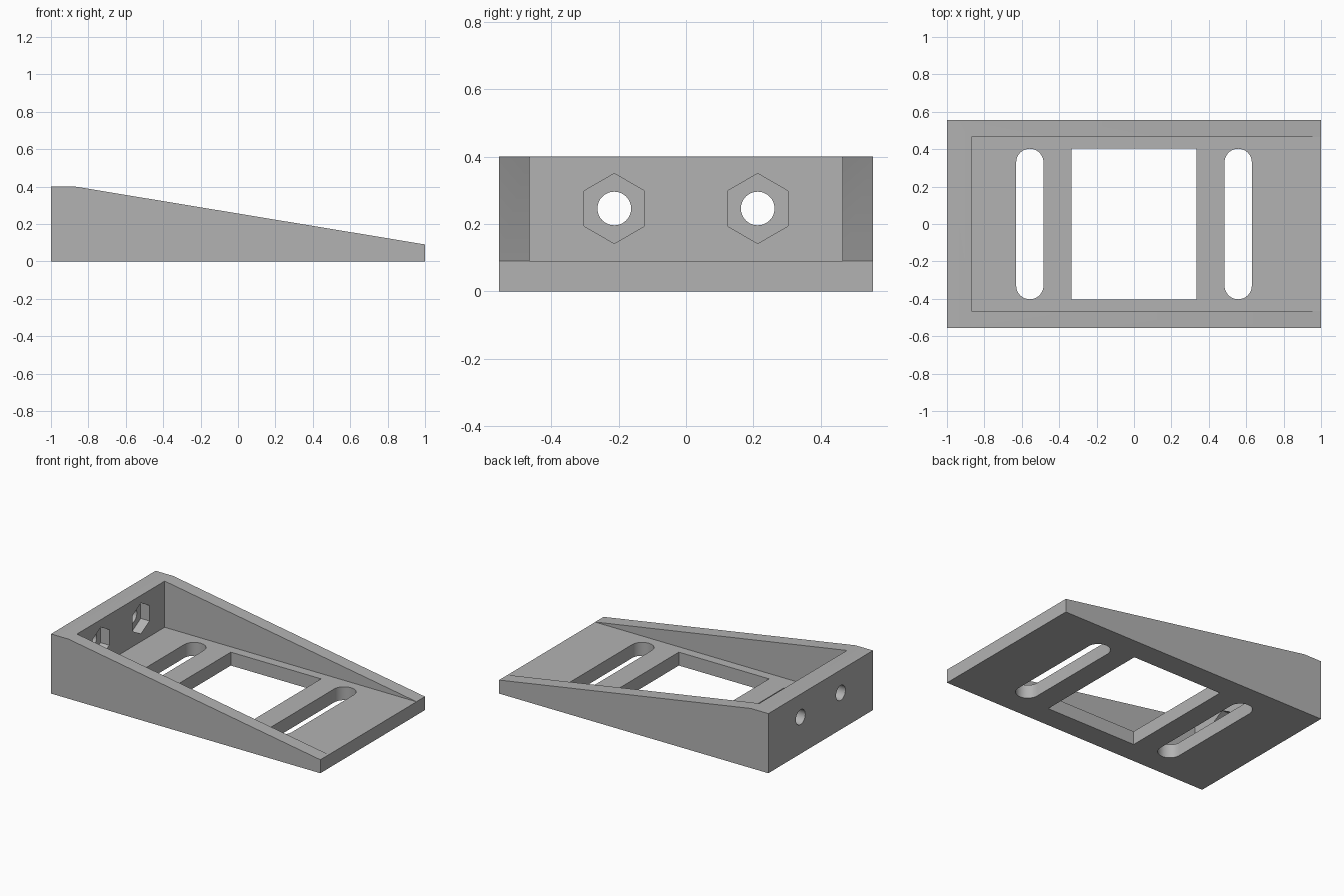
import bpy, bmesh, math
from mathutils import Matrix

cube = bpy.data.objects.get("Cube")
if cube:
    bpy.data.objects.remove(cube, do_unlink=True)

HALF_W = 0.555      # half width of the bracket
FLOOR = 0.09        # floor plate thickness
INNER_X = -0.87     # inner face of the tall end wall
INNER_Y = 0.465     # inner face of the side walls

grey = bpy.data.materials.new("plain grey")
grey.use_nodes = True
color = (0.45, 0.45, 0.45, 1)
grey.diffuse_color = color
grey.node_tree.nodes["Principled BSDF"].inputs["Base Color"].default_value = color


def prism(name, outline, depth, matrix=Matrix()):
    """Extrude an XY outline symmetrically along its local Z."""
    bm = bmesh.new()
    face = bm.faces.new([bm.verts.new((x, y, -depth / 2)) for x, y in outline])
    top = bmesh.ops.extrude_face_region(bm, geom=[face])["geom"]
    bmesh.ops.translate(bm, vec=(0, 0, depth),
                        verts=[v for v in top if isinstance(v, bmesh.types.BMVert)])
    bmesh.ops.transform(bm, matrix=matrix, verts=bm.verts)
    bmesh.ops.recalc_face_normals(bm, faces=bm.faces)
    mesh = bpy.data.meshes.new(name)
    bm.to_mesh(mesh)
    bm.free()
    mesh.materials.append(grey)
    obj = bpy.data.objects.new(name, mesh)
    bpy.context.collection.objects.link(obj)
    return obj


def rect(x0, x1, y0, y1):
    return [(x0, y0), (x1, y0), (x1, y1), (x0, y1)]


def ring(radius, sides, start=0.0):
    return [(radius * math.cos(start + math.tau * i / sides),
             radius * math.sin(start + math.tau * i / sides)) for i in range(sides)]


def slot(cx, radius, half_len, steps=16):
    pts = []
    for side in (1, -1):
        for i in range(steps + 1):
            a = math.pi * i / steps
            pts.append((cx + side * radius * math.cos(a),
                        side * (half_len - radius + radius * math.sin(a))))
    return pts


# Wedge body: side profile extruded across the width
profile = [(-1, 0), (1, 0), (1, FLOOR + 0.0006), (INNER_X, 0.4), (-1, 0.4)]
body = prism("wedge_bracket", profile, 2 * HALF_W, Matrix.Rotation(math.pi / 2, 4, "X"))

# Open tray between the side walls
cutters = [prism("tray_cutter", rect(INNER_X, 1.2, -INNER_Y, INNER_Y), 1,
                 Matrix.Translation((0, 0, FLOOR + 0.5)))]

# Window and two rounded slots through the floor
cutters.append(prism("window_cutter", rect(-0.335, 0.335, -0.4025, 0.4025), 0.6))
for x in (-0.557, 0.557):
    cutters.append(prism("slot_cutter", slot(x, 0.073, 0.4025), 0.6))

# Bolt holes with hexagonal nut pockets in the end wall
for y in (-0.213, 0.213):
    turn = Matrix.Rotation(math.pi / 2, 4, "Y")
    cutters.append(prism("bolt_cutter", ring(0.05, 32), 0.5,
                         Matrix.Translation((-0.95, y, 0.246)) @ turn))
    cutters.append(prism("nut_cutter", ring(0.104, 6), 0.2,
                         Matrix.Translation((INNER_X + 0.035, y, 0.246)) @ turn))

for cutter in cutters:
    mod = body.modifiers.new(cutter.name, "BOOLEAN")
    mod.operation = "DIFFERENCE"
    mod.solver = "EXACT"
    mod.object = cutter

# Apply the cuts and drop the cutters
bpy.context.view_layer.objects.active = body
body.select_set(True)
for mod in list(body.modifiers):
    bpy.ops.object.modifier_apply(modifier=mod.name)
for cutter in cutters:
    bpy.data.objects.remove(cutter, do_unlink=True)

# Smooth the round bores, keep every corner crisp
bpy.ops.object.select_all(action="DESELECT")
body.select_set(True)
bpy.ops.object.shade_smooth_by_angle(angle=math.radians(25))
